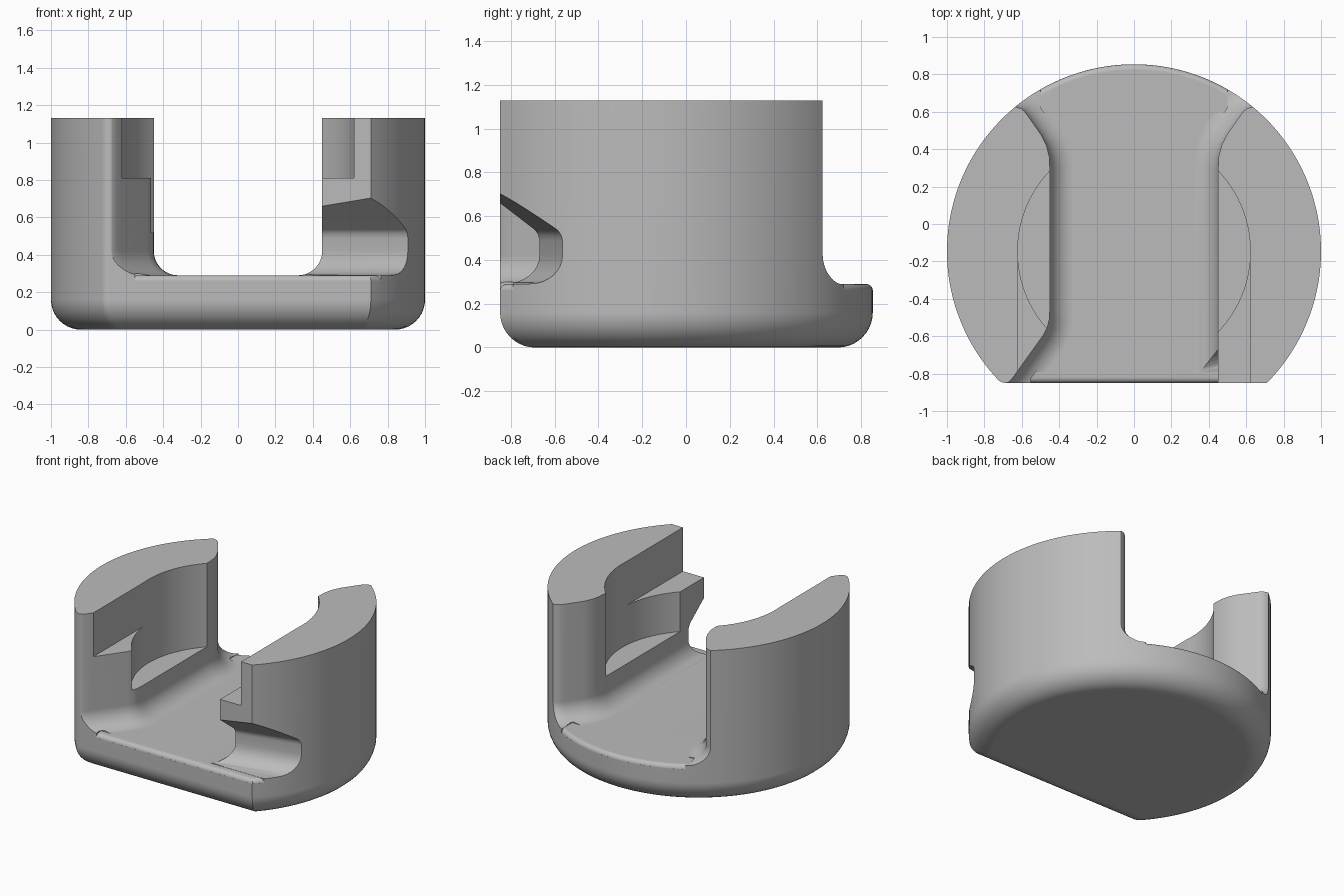
import bpy, bmesh, math
from mathutils import Vector

cube = bpy.data.objects.get("Cube")
if cube:
    bpy.data.objects.remove(cube, do_unlink=True)

CY, FRONT, FLOOR, TOP = -0.146, -0.85, 0.29, 1.13
BOTTOM_R, FILLET, LIP = 0.16, 0.13, 0.03
HALF_PI = math.pi / 2

grey = bpy.data.materials.new("plain grey")
grey.use_nodes = True
grey.diffuse_color = (0.5, 0.5, 0.5, 1)
grey.node_tree.nodes["Principled BSDF"].inputs["Base Color"].default_value = (0.5, 0.5, 0.5, 1)


def loft(name, rings):
    """Solid skinned through closed rings of equal point count, capped at both ends."""
    bm = bmesh.new()
    rows = [[bm.verts.new(p) for p in ring] for ring in rings]
    n = len(rows[0])
    for a, b in zip(rows, rows[1:]):
        for i in range(n):
            j = (i + 1) % n
            bm.faces.new((a[i], a[j], b[j], b[i]))
    bm.faces.new(rows[0][::-1])
    bm.faces.new(rows[-1])
    bmesh.ops.recalc_face_normals(bm, faces=bm.faces)
    mesh = bpy.data.meshes.new(name)
    bm.to_mesh(mesh)
    bm.free()
    mesh.materials.append(grey)
    ob = bpy.data.objects.new(name, mesh)
    bpy.context.collection.objects.link(ob)
    return ob


def box(name, x0, x1, y0, y1, z0, z1):
    return loft(name, [[(x0, y0, z), (x1, y0, z), (x1, y1, z), (x0, y1, z)] for z in (z0, z1)])


def subtract(target, cutter):
    mod = target.modifiers.new("cut", 'BOOLEAN')
    mod.operation, mod.solver, mod.object = 'DIFFERENCE', 'EXACT', cutter
    bpy.context.view_layer.objects.active = target
    bpy.ops.object.modifier_apply(modifier=mod.name)
    bpy.data.objects.remove(cutter, do_unlink=True)


def outline(d, z):
    """Disc with a flat front, inset by d; the right-hand corner is rounded."""
    r, c = 1 - d, 0.06
    flat = FRONT + d - CY
    a0 = math.asin(flat / r)
    a1 = math.pi - math.asin((flat + c) / (r - c))
    pts = []
    for i in range(121):
        a = a0 + (a1 - a0) * i / 120
        pts.append((r * math.cos(a), CY + r * math.sin(a), z))
    cx, cy = (r - c) * math.cos(a1), CY + flat + c
    for i in range(1, 7):
        a = a1 + (3 * HALF_PI - a1) * i / 6
        pts.append((cx + c * math.cos(a), cy + c * math.sin(a), z))
    return pts


def disc(name, top, lip):
    """Disc with a rounded bottom edge and an optional rounded top edge."""
    steps = [HALF_PI * i / 10 for i in range(11)]
    rings = [outline(BOTTOM_R * (1 - math.sin(a)), BOTTOM_R * (1 - math.cos(a))) for a in steps]
    if lip:
        rings += [outline(lip * (1 - math.cos(a)), top - lip + lip * math.sin(a)) for a in steps[::2]]
    else:
        rings.append(outline(0, top))
    return loft(name, rings)


def inset(pts, d):
    """Mitred inward offset of a counter-clockwise polygon."""
    out = []
    for i, p in enumerate(pts):
        e0 = (p - pts[i - 1]).normalized()
        e1 = (pts[(i + 1) % len(pts)] - p).normalized()
        n0, n1 = Vector((-e0.y, e0.x)), Vector((-e1.y, e1.x))
        out.append(p + (n0 + n1) * d / (1 + n0.dot(n1)))
    return out


holder = disc("holder_body", TOP, 0)

# Central channel with flared ends and a filleted floor
flare = [(0.45, 0.30), (0.453, 0.36), (0.468, 0.42), (0.495, 0.475), (0.565, 0.575),
         (0.585, 0.602), (0.605, 0.618), (0.63, 0.625), (1.3, 0.625), (1.3, 1.3)]
entry = [(-1.3, -1.3), (-1.3, -0.86), (-0.70, -0.856), (-0.672, -0.846), (-0.65, -0.825),
         (-0.625, -0.79), (-0.485, -0.595), (-0.462, -0.55), (-0.452, -0.51), (-0.45, -0.46)]
plan = [(0.45, -1.3)] + flare + [(-x, y) for x, y in reversed(flare)] + entry[::-1]
plan = [Vector(p) for p in plan]
rings = []
for i in range(11):
    a = HALF_PI * (1 - i / 10)
    z = FLOOR + FILLET * (1 - math.sin(a))
    rings.append([(p.x, p.y, z) for p in inset(plan, FILLET * (1 - math.cos(a)))])
rings.append([(p.x, p.y, TOP + 0.2) for p in plan])
subtract(holder, loft("channel_cutter", rings))

# Round pocket in the inner walls and the straight slot leading to it from the front
R = 0.622
ring = [(R * math.cos(math.tau * i / 96), CY + R * math.sin(math.tau * i / 96)) for i in range(96)]
subtract(holder, loft("pocket_cutter", [[(x, y, z) for x, y in ring] for z in (0.52, TOP + 0.2)]))
subtract(holder, box("slot_cutter", -0.62, 0.62, -1.3, CY - 0.004, 0.81, TOP + 0.2))

# Undercut notch through the front of the left wall, slightly skewed
back = -0.67
profile = [(-1.4, FLOOR + 0.001)]
for i in range(9):
    a = HALF_PI * i / 8
    profile.append((back - FILLET * (1 - math.sin(a)), FLOOR + 0.001 + FILLET * (1 - math.cos(a))))
profile += [(back, 0.49), (back - 0.006, 0.515), (back - 0.02, 0.537), (-0.85, 0.66), (-1.4, 1.057)]
subtract(holder, loft("notch_cutter",
                      [[(x, y + 0.23 * (x - 0.45), z) for y, z in profile] for x in (0.3, 1.3)]))

# Rounded lip along the exposed floor edges, front and back
for x0, x1, y0, y1 in ((-0.55, 0.77, -1.2, -0.79), (-0.5, 0.5, 0.6, 1.2)):
    rim = box("rim_cutter", x0, x1, y0, y1, FLOOR - LIP + 0.002, FLOOR + 0.01)
    subtract(rim, disc("plate_cutter", FLOOR, LIP))
    subtract(holder, rim)

# Smooth shading with crisp cut edges
bpy.ops.object.select_all(action='DESELECT')
holder.select_set(True)
bpy.context.view_layer.objects.active = holder
bpy.ops.object.shade_smooth_by_angle(angle=math.radians(28))
weighted = holder.modifiers.new("weighted normals", 'WEIGHTED_NORMAL')
weighted.keep_sharp = True
